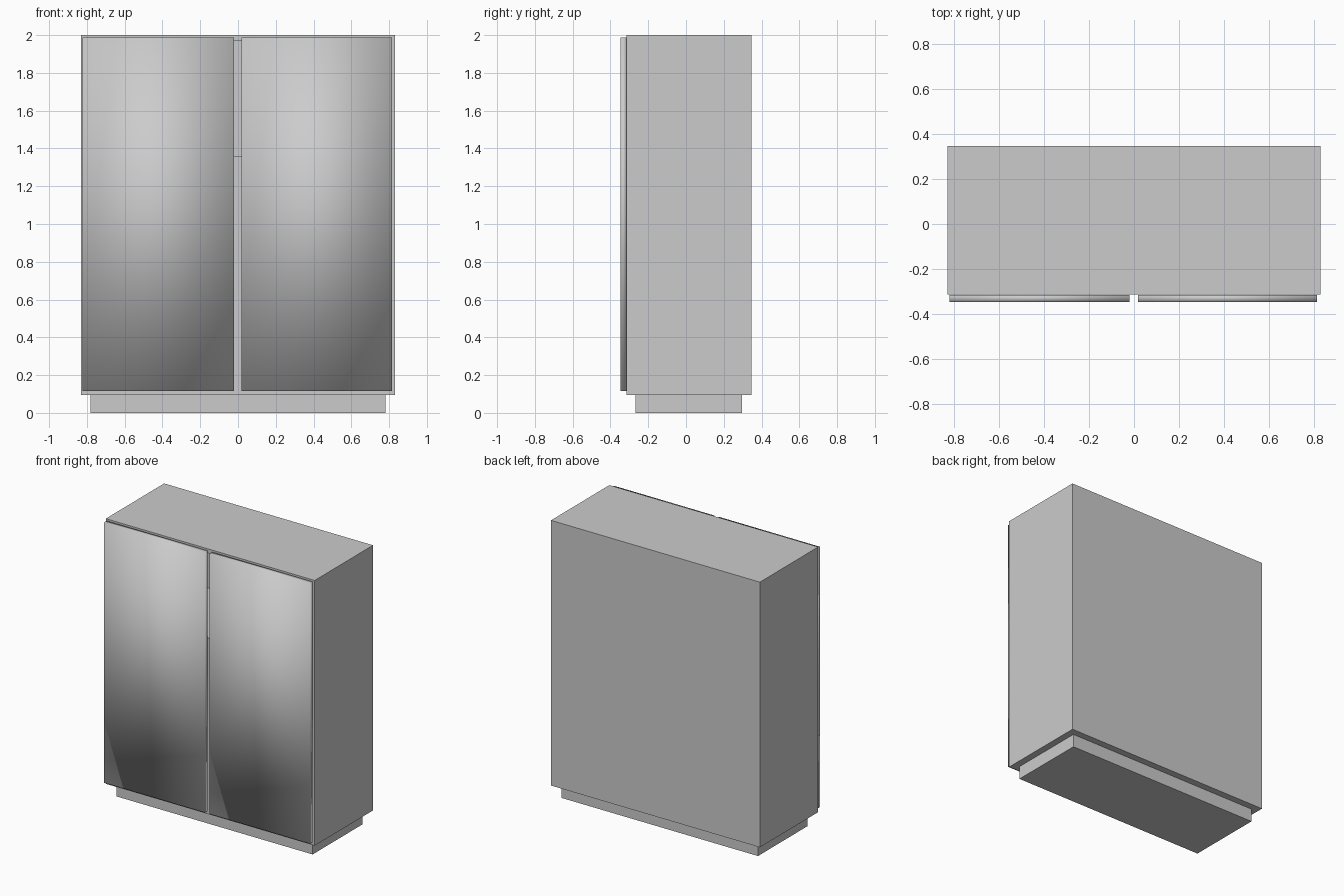
import bpy

if "Cube" in bpy.data.objects:
    bpy.data.objects.remove(bpy.data.objects["Cube"])

FRONT, BACK = -0.315, 0.347
BOTTOM, TOP, HALF = 0.095, 2.0, 0.83
T = 0.03  # panel thickness


def box(name, x, y, z, smooth=False):
    """Box from (min, max) ranges along each axis."""
    bpy.ops.mesh.primitive_cube_add(size=1)
    ob = bpy.context.object
    ob.name = name
    ob.location = [(a + b) / 2 for a, b in (x, y, z)]
    ob.scale = [b - a for a, b in (x, y, z)]
    bpy.ops.object.transform_apply(location=True, scale=True)
    if smooth:
        bpy.ops.object.shade_smooth()
    return ob


# Recessed base
box("plinth", (-0.78, 0.78), (-0.267, 0.297), (0, BOTTOM))

# Hollow carcass: one box with the front face inset and pushed back
carcass = box("carcass", (-HALF, HALF), (FRONT, BACK), (BOTTOM, TOP))
bpy.ops.object.mode_set(mode='EDIT')
bpy.ops.mesh.select_all(action='DESELECT')
bpy.ops.object.mode_set(mode='OBJECT')
for p in carcass.data.polygons:
    p.select = p.normal.y < -0.9
bpy.ops.object.mode_set(mode='EDIT')
bpy.ops.mesh.select_mode(type='FACE')
bpy.ops.mesh.inset(thickness=T)
bpy.ops.mesh.extrude_region_move(
    TRANSFORM_OT_translate={"value": (0, BACK - FRONT - T, 0)})
bpy.ops.object.mode_set(mode='OBJECT')

# Interior shelf with three stacked drawers below it
inner = (-HALF + T, HALF - T)
box("shelf", inner, (FRONT, BACK - T), (1.31, 1.36))
levels = [BOTTOM + T, 0.44, 0.85, 1.31]
for i, (lo, hi) in enumerate(zip(levels, levels[1:])):
    box(f"drawer_{i + 1}", inner, (FRONT, BACK - T), (lo, hi))

# Two soft-shaded front doors with a narrow gap between them
for name, x in (("door_left", (-0.822, -0.02)), ("door_right", (0.018, 0.815))):
    box(name, x, (-0.347, FRONT - 0.001), (0.117, 1.987), smooth=True)
